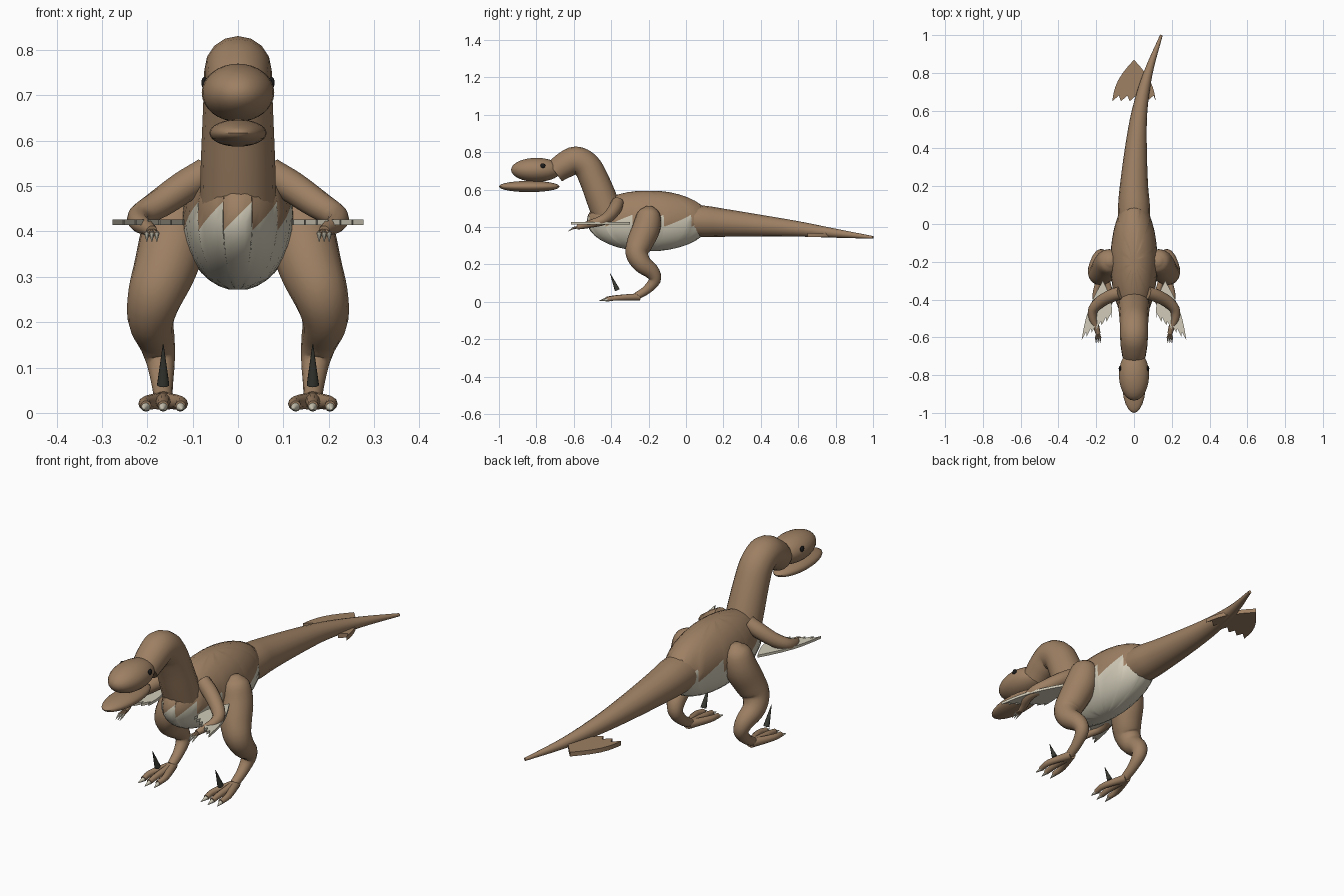
import bpy, bmesh
from math import sin, cos, pi, radians, sqrt
from mathutils import Vector, Matrix

cube = bpy.data.objects.get("Cube")
if cube:
    bpy.data.objects.remove(cube, do_unlink=True)


def material(name, rgb):
    m = bpy.data.materials.new(name)
    m.use_nodes = True
    m.diffuse_color = (*rgb, 1)
    bsdf = next(n for n in m.node_tree.nodes if n.type == 'BSDF_PRINCIPLED')
    bsdf.inputs["Base Color"].default_value = (*rgb, 1)
    return m


BROWN = material("brown hide", (0.34, 0.215, 0.125))
CREAM = material("cream feather", (0.64, 0.60, 0.48))
DARK = material("dark claw", (0.04, 0.042, 0.033))
BLACK = material("black eye", (0.012, 0.012, 0.012))


def finish(name, bm, *mats, angle=40):
    bmesh.ops.recalc_face_normals(bm, faces=bm.faces)
    me = bpy.data.meshes.new(name)
    bm.to_mesh(me)
    bm.free()
    for m in mats:
        me.materials.append(m)
    for p in me.polygons:
        p.use_smooth = True
    me.set_sharp_from_angle(angle=radians(angle))
    ob = bpy.data.objects.new(name, me)
    bpy.context.collection.objects.link(ob)
    return ob


def loft(bm, rings):
    """Bridge equal closed rings and cap both ends."""
    n = len(rings[0])
    for a, b in zip(rings, rings[1:]):
        for i in range(n):
            j = (i + 1) % n
            bm.faces.new((a[i], a[j], b[j], b[i]))
    bm.faces.new(rings[0])
    bm.faces.new(rings[-1])


def tube(name, points, mat=BROWN, sides=16, steps=4):
    """Round tube through (x, y, z, radius) points, smoothed between them."""
    p = [Vector(q) for q in points]
    p = [2 * p[0] - p[1]] + p + [2 * p[-1] - p[-2]]
    path = []
    for a, b, c, d in zip(p, p[1:], p[2:], p[3:]):
        for k in range(steps):
            t = k / steps
            path.append(0.5 * (2 * b + (c - a) * t + (2 * a - 5 * b + 4 * c - d) * t**2
                               + (3 * b - a - 3 * c + d) * t**3))
    path.append(p[-2])
    bm = bmesh.new()
    rings = []
    for i, q in enumerate(path):
        t = (path[min(i + 1, len(path) - 1)] - path[max(i - 1, 0)]).xyz.normalized()
        u = Vector((1, 0, 0))
        u = (u - t * t.x).normalized()
        v = t.cross(u)
        r = max(q.w, 0.001)
        rings.append([bm.verts.new(q.xyz + r * (u * cos(f) + v * sin(f)))
                      for f in (2 * pi * k / sides for k in range(sides))])
    loft(bm, rings)
    return finish(name, bm, mat)


def ellipsoid(name, centre, radii, mat, segments=24, rings=16):
    bm = bmesh.new()
    bmesh.ops.create_uvsphere(
        bm, u_segments=segments, v_segments=rings, radius=1,
        matrix=Matrix.Translation(centre) @ Matrix.Diagonal((*radii, 1)))
    return finish(name, bm, mat)


def cone(name, base, tip, radius, mat, sides=10):
    base, tip = Vector(base), Vector(tip)
    axis = tip - base
    bm = bmesh.new()
    bmesh.ops.create_cone(
        bm, cap_ends=True, segments=sides, radius1=radius, radius2=0.001,
        depth=axis.length,
        matrix=Matrix.Translation((base + tip) / 2)
        @ axis.to_track_quat('Z', 'Y').to_matrix().to_4x4())
    return finish(name, bm, mat)


def feather_fan(name, root, left, right, z, thick, bulge, teeth, mat):
    """Flat leaf from a root point to a serrated edge running left to right."""
    root, left, right = Vector(root), Vector(left), Vector(right)
    out = ((left + right) / 2 - root).normalized()

    def side(a, b):
        mid = (a + b) / 2
        push = mid - (root + out * (mid - root).dot(out))
        push = push.normalized() * bulge
        return [a.lerp(b, k / 6) + push * sin(pi * k / 6) for k in range(6)]

    outline = side(root, left)
    for k in range(teeth):
        outline.append(left.lerp(right, k / teeth))
        outline.append(left.lerp(right, (k + 0.75) / teeth) - out * 0.03)
    outline += [right] + side(root, right)[:0:-1]
    bm = bmesh.new()
    face = bm.faces.new([bm.verts.new((q.x, q.y, z - thick / 2)) for q in outline])
    top = bmesh.ops.extrude_face_region(bm, geom=[face])
    bmesh.ops.translate(bm, vec=(0, 0, thick),
                        verts=[e for e in top["geom"] if isinstance(e, bmesh.types.BMVert)])
    return finish(name, bm, mat, angle=20)


def body():
    """Ellipsoid whose middle ring is a sawtooth between belly and back."""
    columns = []
    for k in range(12):
        for f in (0, 0.25, 0.5, 0.75, 0.98):
            columns.append((radians(15 + 30 * (k + f)), -0.20 + 0.42 * f))
    bm = bmesh.new()
    rows = 9
    rings = []
    for r in range(1, 2 * rows):
        ring = []
        for a, saw in columns:
            mid = pi / 2 + saw * 0.95
            lat = mid * r / rows if r <= rows else mid + (pi - mid) * (r - rows) / rows
            ring.append(bm.verts.new((0.125 * sin(lat) * cos(a),
                                      -0.2 + 0.33 * sin(lat) * sin(a),
                                      0.433 - 0.163 * cos(lat))))
        rings.append(ring)
    loft(bm, rings)
    bm.faces.ensure_lookup_table()
    belly_faces = len(columns) * (rows - 1)
    for i, f in enumerate(bm.faces):
        f.material_index = 0 if i < belly_faces else 1
    bm.faces[-2].material_index = 0
    return finish("body", bm, CREAM, BROWN)


# Trunk, neck, head and tail
body()
tube("neck", [(0, -0.40, 0.42, 0.085), (0, -0.45, 0.55, 0.082), (0, -0.49, 0.65, 0.078),
              (0, -0.53, 0.725, 0.075), (0, -0.59, 0.757, 0.074), (0, -0.65, 0.73, 0.07),
              (0, -0.70, 0.695, 0.062)])
ellipsoid("head", (0, -0.80, 0.706), (0.08, 0.135, 0.064), BROWN)
ellipsoid("lower_jaw", (0, -0.838, 0.617), (0.063, 0.162, 0.03), BROWN)
tube("tail", [(0, 0.0, 0.435, 0.085), (0, 0.1, 0.43, 0.084), (0, 0.2, 0.423, 0.075),
              (0.01, 0.4, 0.407, 0.058), (0.03, 0.6, 0.39, 0.041),
              (0.075, 0.8, 0.367, 0.024), (0.145, 1.0, 0.345, 0.007)])
feather_fan("tail_fan", (0, 0.87), (-0.115, 0.65), (0.115, 0.65), 0.358, 0.02,
            0.027, 5, BROWN)

for s, word in ((1, "left"), (-1, "right")):
    def flip(points):
        return [(s * p[0], *p[1:]) for p in points]

    ellipsoid(word + "_eye", (s * 0.074, -0.765, 0.728), (0.007, 0.013, 0.013), BLACK, 12, 8)

    # Arm, wing feathers and hand
    tube(word + "_arm", flip([(0.07, -0.365, 0.53, 0.034), (0.12, -0.38, 0.498, 0.035),
                              (0.175, -0.41, 0.46, 0.032), (0.215, -0.45, 0.435, 0.027),
                              (0.218, -0.50, 0.42, 0.022), (0.20, -0.545, 0.408, 0.017),
                              (0.19, -0.58, 0.40, 0.013)]), sides=12)
    feather_fan(word + "_wing_feathers", (s * 0.165, -0.30), (s * 0.277, -0.615),
                (s * 0.12, -0.50), 0.42, 0.012, 0.02, 6, CREAM)
    for i in (-1, 0, 1):
        x = s * (0.19 + 0.011 * i)
        tube(f"{word}_finger_{i + 2}", [(s * 0.19, -0.565, 0.402, 0.007),
                                        (x, -0.605, 0.394, 0.006)], sides=8, steps=1)
        cone(f"{word}_finger_claw_{i + 2}", (x, -0.60, 0.396), (x, -0.63, 0.378), 0.006, CREAM, 8)

    # Leg
    tube(word + "_leg", flip([(0.12, -0.195, 0.51, 0.02), (0.125, -0.198, 0.475, 0.06),
                              (0.138, -0.21, 0.40, 0.074), (0.16, -0.245, 0.32, 0.07),
                              (0.182, -0.262, 0.26, 0.061), (0.192, -0.235, 0.205, 0.051),
                              (0.18, -0.182, 0.16, 0.041), (0.171, -0.168, 0.115, 0.032),
                              (0.167, -0.21, 0.065, 0.024), (0.165, -0.265, 0.03, 0.02)]))

    # Foot: three spread toes with claws, plus a raised sickle claw
    for i in (-1, 0, 1):
        x = s * (0.165 + 0.038 * i)
        y = -0.42 - 0.01 * (i == 0)
        tip_x = s * (0.165 + 0.043 * i)
        tube(f"{word}_toe_{i + 2}", [(s * 0.165, -0.25, 0.027, 0.02), (x, y + 0.06, 0.022, 0.015),
                                     (x, y, 0.015, 0.012)], sides=10)
        cone(f"{word}_toe_claw_{i + 2}", (x, y + 0.008, 0.014), (tip_x, y - 0.033, 0.007),
             0.0115, CREAM)
    cone(word + "_sickle_claw", (s * 0.165, -0.367, 0.062), (s * 0.165, -0.405, 0.151), 0.014, DARK)
